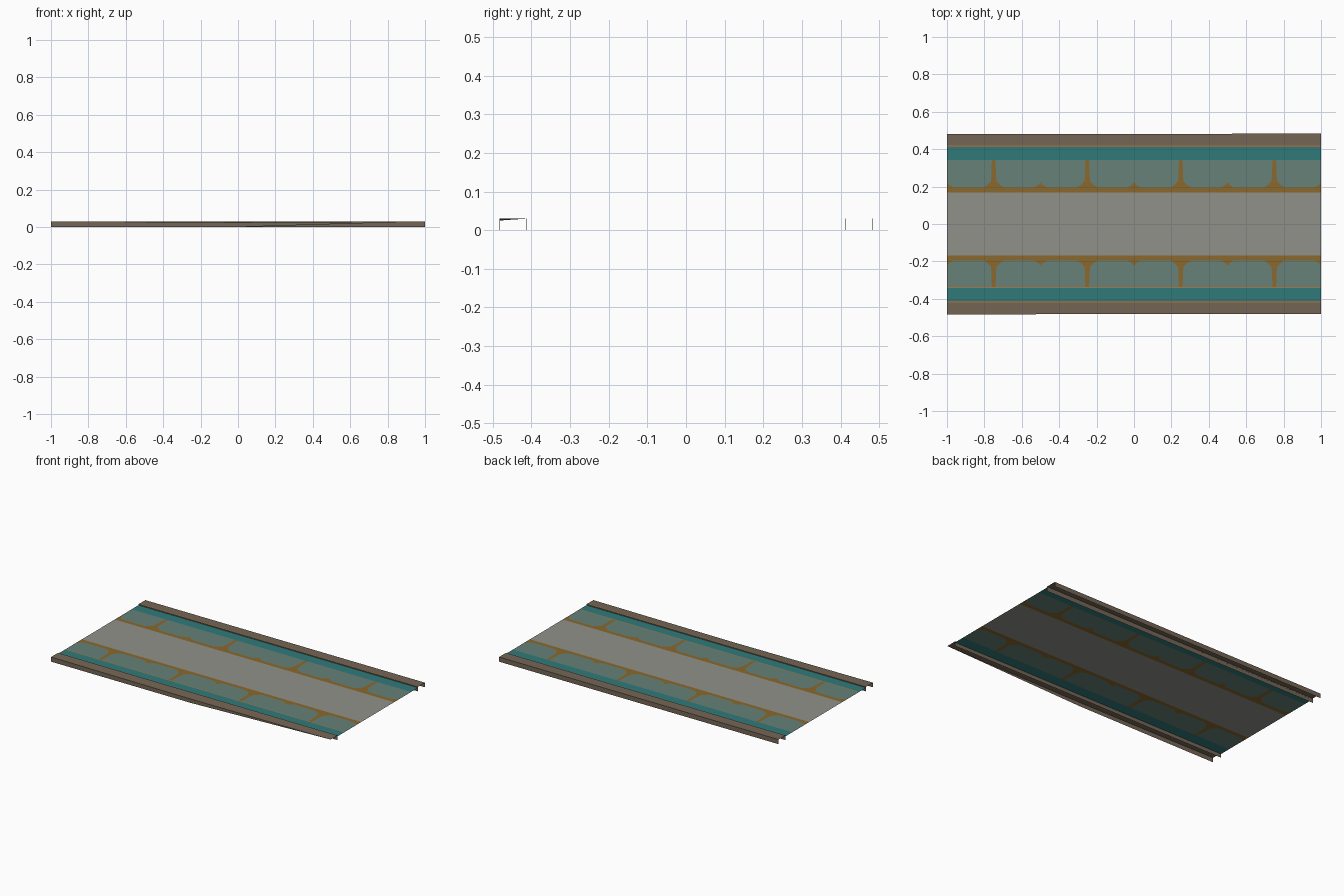
import bpy

if "Cube" in bpy.data.objects:
    bpy.data.objects.remove(bpy.data.objects["Cube"])


def srgb(r, g, b):
    f = lambda c: (c / 255 / 12.92) if c < 10 else ((c / 255 + 0.055) / 1.055) ** 2.4
    return (f(r), f(g), f(b), 1)


def material(name, rgb):
    m = bpy.data.materials.new(name)
    m.diffuse_color = srgb(*rgb)
    m.use_nodes = True
    m.node_tree.nodes["Principled BSDF"].inputs["Base Color"].default_value = m.diffuse_color
    return m


GREY = material("walkway_grey", (145, 145, 138))
ORANGE = material("ochre_seam", (139, 104, 44))
GREEN = material("sage_panel", (102, 129, 119))
TEAL = material("teal_border", (48, 122, 122))
BROWN = material("brown_kerb", (117, 102, 86))
TRIM = material("tan_trim", (172, 122, 68))


def build(name, polys, mat):
    """Make one object from a list of 3D polygons."""
    verts, faces = [], []
    for p in polys:
        faces.append(list(range(len(verts), len(verts) + len(p))))
        verts += p
    me = bpy.data.meshes.new(name)
    me.from_pydata(verts, [], faces)
    me.materials.append(mat)
    me.update()
    ob = bpy.data.objects.new(name, me)
    bpy.context.collection.objects.link(ob)
    return ob


FLOOR, H = 0.024, 0.03              # deck height and kerb height


def flat(points, z=FLOOR):
    """Horizontal polygon, wound so that it faces up."""
    n = len(points)
    area = sum(points[i][0] * points[(i + 1) % n][1]
               - points[(i + 1) % n][0] * points[i][1] for i in range(n))
    if area < 0:
        points = points[::-1]
    return [(x, y, z) for x, y in points]


def strip(y0, y1, z=FLOOR, x0=-1, x1=1):
    return flat([(x0, y0), (x1, y0), (x1, y1), (x0, y1)], z)


Y_GREY, Y_IN, Y_OUT, Y_KERB, Y_EDGE = 0.168, 0.195, 0.341, 0.412, 0.482

# central walkway
build("walkway", [strip(-Y_GREY, Y_GREY)], GREY)

# seam outline: (half width, distance from the inner edge of the panels)
SEAM = [(0.055, 0), (0.034, 0.014), (0.016, 0.032), (0.012, 0.06), (0.010, Y_OUT - Y_IN)]
NOTCH = [(0.034, 0), (0.012, 0.014), (0, 0.028)]

for side, label in ((1, "back"), (-1, "front")):
    Y = lambda y: side * y
    panels, seams = [], [strip(Y(Y_GREY), Y(Y_IN))]
    for g in (-0.75, -0.25, 0.25, 0.75):
        for s in (1, -1):
            n = g + s * 0.25
            seam = [(g + s * w, Y(Y_IN + d)) for w, d in SEAM]
            notch = [(n - s * w, Y(Y_IN + d)) for w, d in NOTCH]
            # half panel between a seam and a notch
            panels.append(flat(seam + [(n, Y(Y_OUT))] + notch[::-1]))
            # seam half and notch half
            seams.append(flat(seam + [(g, Y(Y_OUT)), (g, Y(Y_IN))]))
            seams.append(flat(notch + [(n, Y(Y_IN))]))
    build(label + "_panels", panels, GREEN)
    build(label + "_seams", seams, ORANGE)
    build(label + "_border", [strip(Y(Y_OUT), Y(Y_KERB))], TEAL)

    # kerb: open channel with inner wall, top and outer wall
    a, b = side * Y_KERB, side * Y_EDGE
    e = 0.001                           # walls run very slightly askew
    sag = 0.025 if side < 0 else H      # front outer rim dips at mid length
    quads = [[(-1, a - e, 0), (1, a + e, 0), (1, a + e, H), (-1, a - e, H)],
             [(-1, a - e, H), (0, a, H), (0, b, sag), (-1, b - e, H)],
             [(0, a, H), (1, a + e, H), (1, b + e, H), (0, b, sag)],
             [(1, b + e, 0), (0, b, 0), (0, b, sag), (1, b + e, H)],
             [(0, b, 0), (-1, b - e, 0), (-1, b - e, H), (0, b, sag)]]
    if side < 0:
        quads[3] = quads[3][1:]         # front outer wall tapers away to the right
        quads = [q[::-1] for q in quads]
    build(label + "_kerb", quads, BROWN)

    # thin trim line along the inner kerb rim
    build(label + "_kerb_trim",
          [strip(side * 0.4135, side * 0.4185, H + 0.0006)], TRIM)

# thin trim line between the front panels and border
build("front_panel_trim", [strip(-Y_OUT - 0.002, -Y_OUT + 0.003, FLOOR + 0.0006)], TRIM)
